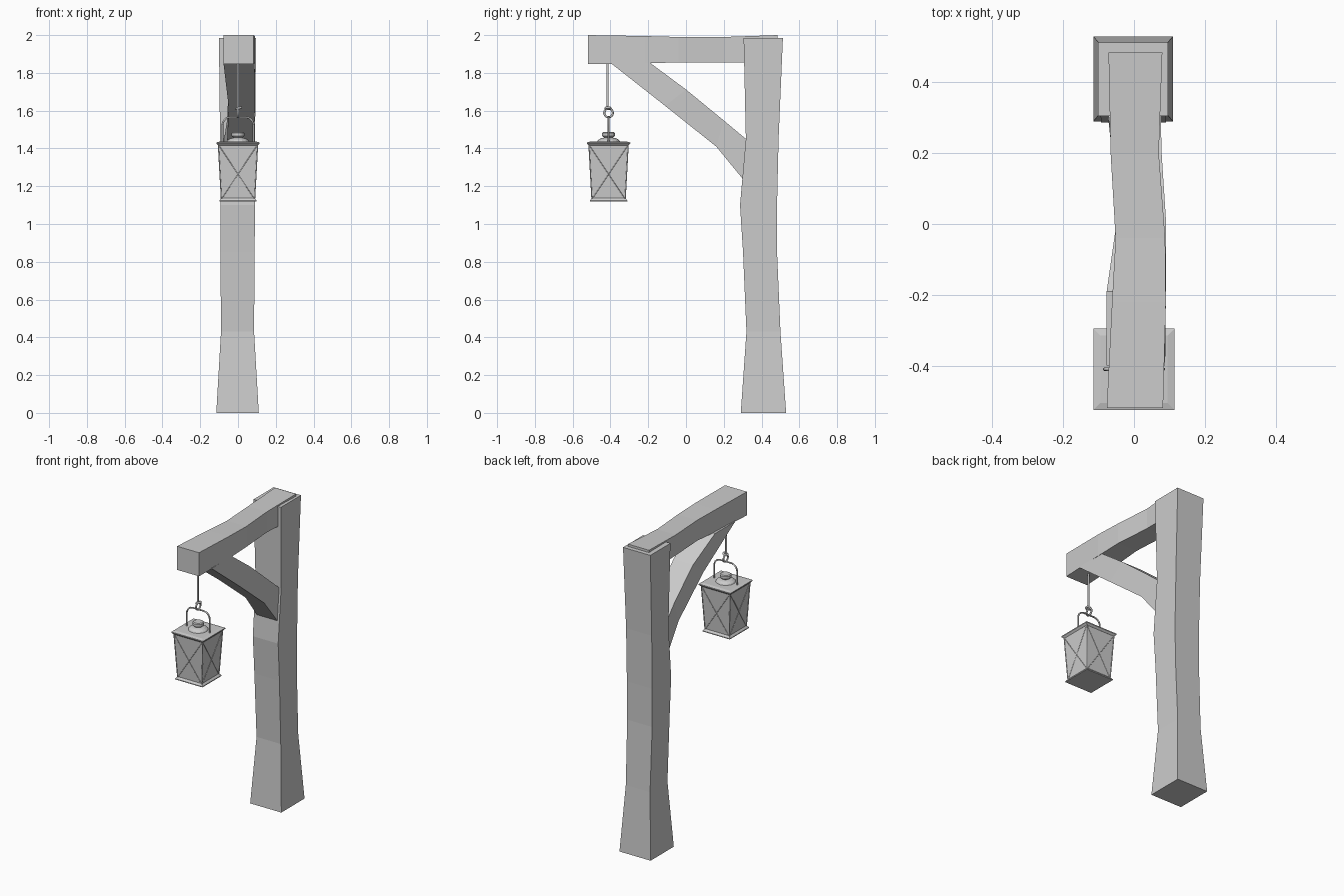
import bpy, bmesh, math
from mathutils import Vector

if "Cube" in bpy.data.objects:
    bpy.data.objects.remove(bpy.data.objects["Cube"])

LY = -0.41   # lantern centre in y


def new_object(name, bm):
    bmesh.ops.recalc_face_normals(bm, faces=bm.faces[:])
    mesh = bpy.data.meshes.new(name)
    bm.to_mesh(mesh)
    bm.free()
    obj = bpy.data.objects.new(name, mesh)
    bpy.context.collection.objects.link(obj)
    return obj


def loft(name, sections):
    """Skin a chain of four-point sections and cap both ends."""
    bm = bmesh.new()
    rings = [[bm.verts.new(p) for p in s] for s in sections]
    for a, b in zip(rings, rings[1:]):
        for i in range(4):
            j = (i + 1) % 4
            bm.faces.new((a[i], a[j], b[j], b[i]))
    bm.faces.new(rings[0])
    bm.faces.new(rings[-1])
    return new_object(name, bm)


def flat(x0, x1, y0, y1, z):
    return [(x0, y0, z), (x1, y0, z), (x1, y1, z), (x0, y1, z)]


def upright(x0, x1, low, high):
    return [(x0, *low), (x1, *low), (x1, *high), (x0, *high)]


def square(half, z):
    return flat(-half, half, LY - half, LY + half, z)


def tube(name, points, radius, cyclic=False, sides=2):
    curve = bpy.data.curves.new(name, 'CURVE')
    curve.dimensions = '3D'
    curve.bevel_depth = radius
    curve.bevel_resolution = sides
    curve.use_fill_caps = True
    spline = curve.splines.new('POLY')
    spline.points.add(len(points) - 1)
    for p, co in zip(spline.points, points):
        p.co = (*co, 1)
    spline.use_cyclic_u = cyclic
    obj = bpy.data.objects.new(name, curve)
    bpy.context.collection.objects.link(obj)
    return obj


def turned(name, profile, n=16):
    """Revolve a radius/height profile around the lantern axis."""
    bm = bmesh.new()
    rings = []
    for r, z in profile:
        rings.append([bm.verts.new((r * math.cos(2 * math.pi * i / n),
                                    LY + r * math.sin(2 * math.pi * i / n), z))
                      for i in range(n)])
    for a, b in zip(rings, rings[1:]):
        for i in range(n):
            j = (i + 1) % n
            bm.faces.new((a[i], a[j], b[j], b[i]))
    bm.faces.new(rings[0])
    bm.faces.new(rings[-1])
    return new_object(name, bm)


# Rough-hewn post, flared at the foot
loft("post", [
    flat(-0.115, 0.11, 0.29, 0.53, 0),
    flat(-0.09, 0.085, 0.32, 0.50, 0.43),
    flat(-0.093, 0.088, 0.302, 0.482, 0.85),
    flat(-0.093, 0.09, 0.286, 0.482, 1.10),
    flat(-0.095, 0.09, 0.317, 0.49, 1.45),
    flat(-0.101, 0.096, 0.305, 0.513, 1.985)])

# Crooked top beam
loft("beam", [
    upright(-0.077, 0.082, (-0.52, 1.846), (-0.52, 2.0)),
    upright(-0.062, 0.09, (-0.22, 1.85), (-0.22, 1.995)),
    upright(-0.052, 0.088, (-0.04, 1.856), (-0.04, 1.99)),
    upright(-0.066, 0.07, (0.2, 1.856), (0.2, 1.99)),
    upright(-0.072, 0.08, (0.485, 1.85), (0.485, 2.0))])

# Diagonal brace running into beam and post
loft("brace", [
    upright(-0.077, 0.088, (-0.40, 1.853), (-0.19, 1.853)),
    upright(-0.05, 0.091, (-0.11, 1.625), (0.0, 1.712)),
    upright(-0.058, 0.078, (0.16, 1.41), (0.2, 1.548)),
    upright(-0.075, 0.075, (0.32, 1.215), (0.33, 1.44))])

# Hanging rod, knot and ring
tube("hanging_rod", [(0, LY - 0.005, 1.87), (0, LY - 0.005, 1.605)], 0.006)
circle = [2 * math.pi * i / 16 for i in range(16)]
tube("hook_ring", [(0, LY + 0.023 * math.cos(a), 1.588 + 0.023 * math.sin(a))
                   for a in circle], 0.0055, True)
tube("rod_knot", [(0.004 + 0.012 * math.cos(a), LY - 0.003 + 0.012 * math.sin(a),
                   1.613 + 0.004 * math.cos(a)) for a in circle], 0.0065, True)

# Arched lantern handle
right = [(0.083, LY, 1.425), (0.083, LY, 1.505)]
right += [(0.04 + 0.043 * math.cos(a), LY, 1.52 + 0.046 * math.sin(a))
          for a in [math.pi / 2 * i / 5 for i in range(6)]]
tube("handle", right + [(-x, y, z) for x, y, z in reversed(right)], 0.005)

# Lantern body, foot and lid
TOP, BOTTOM, ZT, ZB = 0.104, 0.088, 1.42, 1.13
loft("lantern_body", [square(BOTTOM, ZB), square(TOP, ZT)])
loft("lantern_foot", [square(0.099, 1.12), square(0.099, 1.125), square(0.088, 1.138)])
loft("lantern_lid", [square(0.104, 1.415), square(0.115, 1.426),
                     square(0.115, 1.432), square(0.095, 1.437)])

# Thin crossed wires on each pane
for k in range(4):
    a = k * math.pi / 2
    for s in (-1, 1):
        ends = []
        for half, z, side in ((BOTTOM, ZB + 0.005, -s), (TOP, ZT - 0.005, s)):
            v = Vector((side * half * 0.97, -half, 0))
            ends.append((v.x * math.cos(a) - v.y * math.sin(a),
                         LY + v.x * math.sin(a) + v.y * math.cos(a), z))
        tube("pane_wire", ends, 0.002, sides=1)

# Corner strips of the lantern
for sx in (-1, 1):
    for sy in (-1, 1):
        tube("corner_strip", [(sx * BOTTOM, LY + sy * BOTTOM, ZB),
                              (sx * TOP, LY + sy * TOP, ZT)], 0.003, sides=1)

# Domed chimney with its cap
turned("chimney", [(0.062, 1.434), (0.056, 1.444), (0.042, 1.453), (0.022, 1.457), (0.022, 1.468)])
turned("chimney_cap", [(0.026, 1.458), (0.034, 1.466), (0.034, 1.482), (0.028, 1.487)])
